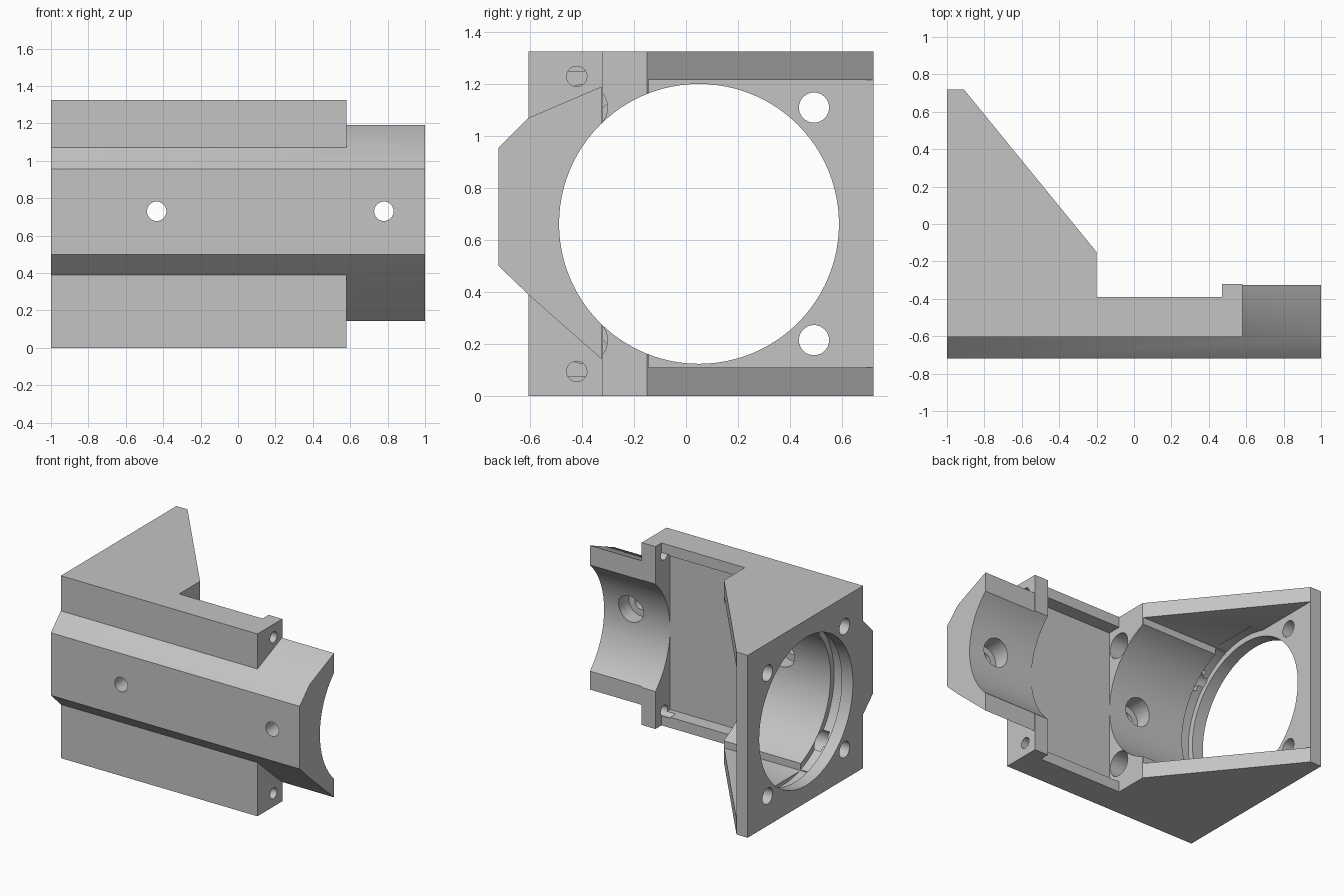
import bpy, bmesh, math
from mathutils import Matrix

cube = bpy.data.objects.get("Cube")
if cube:
    bpy.data.objects.remove(cube, do_unlink=True)

grey = bpy.data.materials.new("light grey")
grey.use_nodes = True
COLOR = (0.55, 0.55, 0.55, 1)
grey.diffuse_color = COLOR
grey.node_tree.nodes["Principled BSDF"].inputs["Base Color"].default_value = COLOR

H = 1.325                # overall height
MID = H / 2              # bore axis height
AXIS_Y = 0.05            # bore axis depth


def finish(name, bm):
    bmesh.ops.recalc_face_normals(bm, faces=bm.faces)
    mesh = bpy.data.meshes.new(name)
    bm.to_mesh(mesh)
    bm.free()
    mesh.materials.append(grey)
    obj = bpy.data.objects.new(name, mesh)
    bpy.context.collection.objects.link(obj)
    return obj


def prism(name, points, direction):
    """Extrude a closed outline along a vector."""
    bm = bmesh.new()
    face = bm.faces.new([bm.verts.new(p) for p in points])
    new = bmesh.ops.extrude_face_region(bm, geom=[face])["geom"]
    bmesh.ops.translate(bm, vec=direction,
                        verts=[v for v in new if isinstance(v, bmesh.types.BMVert)])
    return finish(name, bm)


def box(name, x, y, z):
    return prism(name, [(x[0], y[0], z[0]), (x[1], y[0], z[0]),
                        (x[1], y[1], z[0]), (x[0], y[1], z[0])], (0, 0, z[1] - z[0]))


def cylinder(name, axis, span, center, radius, sides=32):
    """Cylinder along x or y; center gives the two remaining coordinates."""
    bm = bmesh.new()
    bmesh.ops.create_cone(bm, cap_ends=True, segments=sides, radius1=radius,
                          radius2=radius, depth=span[1] - span[0])
    m = (span[0] + span[1]) / 2
    if axis == "X":
        place = Matrix.Translation((m, *center)) @ Matrix.Rotation(math.pi / 2, 4, "Y")
    else:
        place = Matrix.Translation((center[0], m, center[1])) @ Matrix.Rotation(math.pi / 2, 4, "X")
    bmesh.ops.transform(bm, matrix=place, verts=bm.verts)
    return finish(name, bm)


def combine(target, tool, operation="DIFFERENCE"):
    tool.hide_render = True
    mod = target.modifiers.new(tool.name, "BOOLEAN")
    mod.operation = operation
    mod.solver = "EXACT"
    mod.object = tool
    bpy.context.view_layer.objects.active = target
    bpy.ops.object.modifier_apply(modifier=mod.name)
    bpy.data.objects.remove(tool, do_unlink=True)


# Bracket body: end plate, sloped gussets, long wall and flange in one outline
outline = [(-1, -0.605), (0.58, -0.605), (0.58, -0.32), (0.47, -0.32), (0.47, -0.39),
           (-0.2, -0.39), (-0.2, -0.15), (-0.91, 0.72), (-1, 0.72)]
body = prism("mount_bracket", [(x, y, 0) for x, y in outline], (0, 0, H))

# Chamfered rail running along the front and past the flange
rail = [(-0.72, 0.5), (-0.72, 0.955), (-0.605, 1.07), (-0.325, 1.19),
        (-0.325, 0.143), (-0.605, 0.39)]
combine(body, prism("front_rail", [(-1, y, z) for y, z in rail], (2, 0, 0)), "UNION")

# Space between the gussets, and the flat pocket behind the long wall
combine(body, box("gusset_space", (-0.91, 0.1), (-0.145, 1), (0.11, H - 0.11)))
combine(body, box("wall_pocket", (-0.2, 0.47), (-0.49, 1), (0.077, H - 0.077)))

# Main bore and the wider groove beside the end plate
combine(body, cylinder("main_bore", "X", (-1.2, 1.2), (AXIS_Y, MID), 0.538, 96))
combine(body, cylinder("plate_groove", "X", (-0.91, -0.82), (AXIS_Y, MID), 0.58, 96))

for sign in (-1, 1):
    # End plate screw holes with tool channels through the block
    z = MID + sign * 0.447
    for side in (-1, 1):
        combine(body, cylinder("plate_hole", "X", (-1.1, -0.85),
                               (AXIS_Y + side * 0.442, z), 0.058))
    combine(body, cylinder("tool_channel", "X", (-0.87, -0.1), (AXIS_Y - 0.442, z), 0.09))
    # Small flange holes
    combine(body, cylinder("flange_hole", "X", (0.4, 0.7),
                           (-0.42, MID + sign * 0.567), 0.039))

# Rail bolt holes, counterbored from inside the bore
for x in (-0.435, 0.78):
    combine(body, cylinder("bolt_hole", "Y", (-0.9, -0.4), (x, 0.73), 0.052))
    combine(body, cylinder("bolt_counterbore", "Y", (-0.6, -0.3), (x, 0.73), 0.1))

bpy.ops.object.select_all(action="DESELECT")
body.select_set(True)
bpy.context.view_layer.objects.active = body
bpy.ops.object.shade_smooth_by_angle(angle=math.radians(25))
